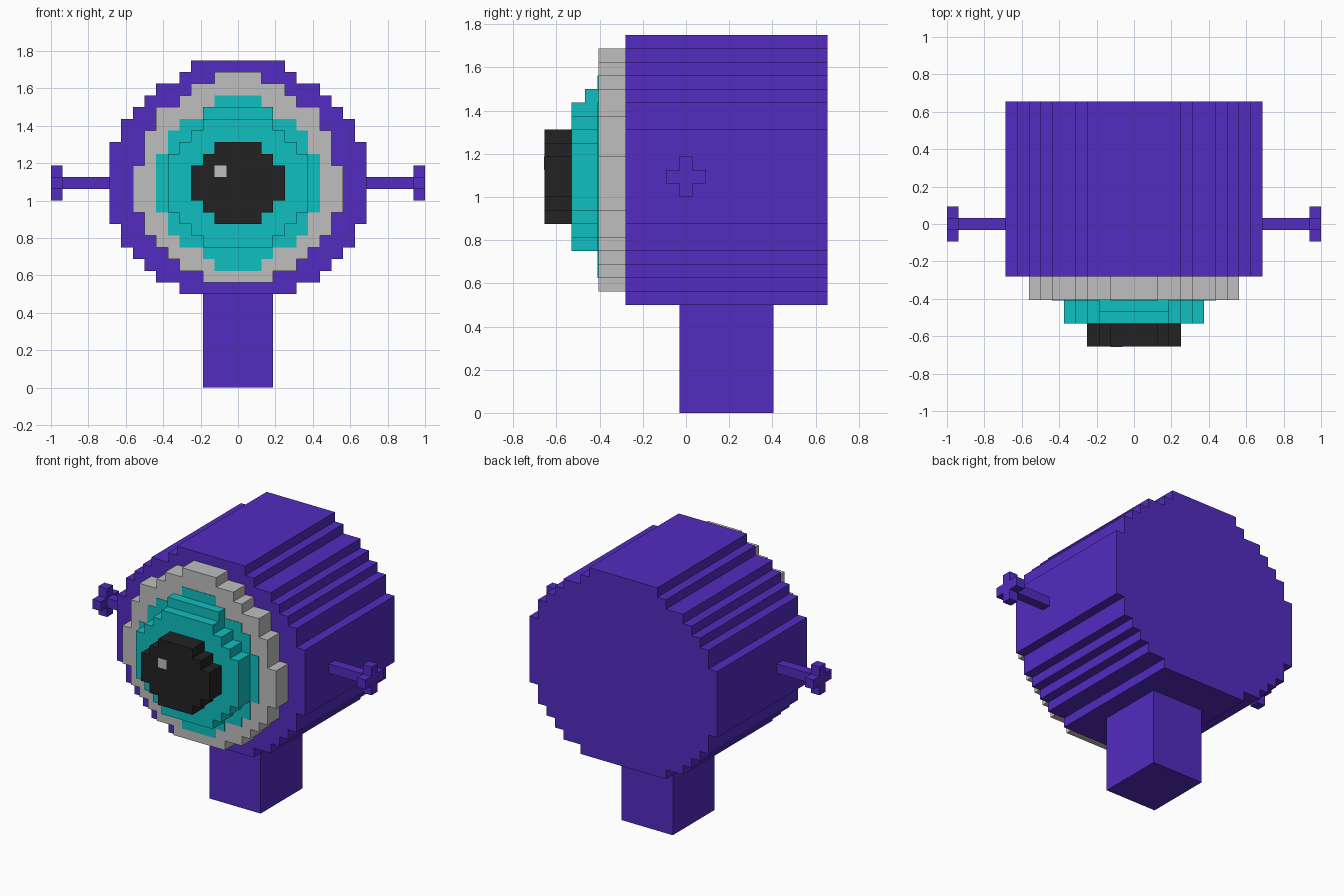
import bpy
import bmesh

cube = bpy.data.objects.get("Cube")
if cube:
    bpy.data.objects.remove(cube, do_unlink=True)


def material(name, rgb):
    m = bpy.data.materials.new(name)
    m.use_nodes = True
    col = (*rgb, 1.0)
    m.diffuse_color = col
    m.node_tree.nodes["Principled BSDF"].inputs["Base Color"].default_value = col
    return m


PURPLE = material("purple", (0.086, 0.025, 0.527))
GREY = material("light grey", (0.521, 0.521, 0.521))
TEAL = material("teal", (0.005, 0.521, 0.527))
BLACK = material("black", (0.016, 0.016, 0.016))

U = 1 / 16  # block size; all steps are whole blocks


def add_object(name, bm, mat):
    bmesh.ops.recalc_face_normals(bm, faces=bm.faces)
    me = bpy.data.meshes.new(name)
    bm.to_mesh(me)
    bm.free()
    me.materials.append(mat)
    ob = bpy.data.objects.new(name, me)
    bpy.context.collection.objects.link(ob)
    return ob


def stepped_disc(name, rows, bottom, y0, y1, mat):
    """Extrude a stepped round outline; rows are (top height, half width) in blocks."""
    right = []
    ends = [r[0] for r in rows[1:]] + [bottom]
    for (top, half), end in zip(rows, ends):
        right += [(half, top), (half, end)]
    outline = right + [(-x, z) for x, z in reversed(right)]
    bm = bmesh.new()
    face = bm.faces.new([bm.verts.new((x * U, y0, z * U)) for x, z in outline])
    ext = bmesh.ops.extrude_face_region(bm, geom=[face])
    verts = [v for v in ext["geom"] if isinstance(v, bmesh.types.BMVert)]
    bmesh.ops.translate(bm, vec=(0, y1 - y0, 0), verts=verts)
    return add_object(name, bm, mat)


def boxes(name, bounds, mat):
    """One object made of boxes given as (x0, x1, y0, y1, z0, z1)."""
    bm = bmesh.new()
    for x0, x1, y0, y1, z0, z1 in bounds:
        for v in bmesh.ops.create_cube(bm, size=1)["verts"]:
            v.co = (x1 if v.co.x > 0 else x0,
                    y1 if v.co.y > 0 else y0,
                    z1 if v.co.z > 0 else z0)
    return add_object(name, bm, mat)


# Depths of the stacked layers, front to back
Y_PUPIL, Y_IRIS, Y_WHITE, Y_BODY, Y_BACK = (k * U for k in (-10.5, -8.5, -6.5, -4.5, 10.5))

# Main housing
stepped_disc("body", [(28, 4), (27, 5), (26, 7), (25, 8), (24, 9), (23, 10), (21, 11),
                      (14, 10), (12, 9), (11, 8), (10, 7), (9, 5)], 8, Y_BODY, Y_BACK, PURPLE)

# Eye layers
stepped_disc("eye_white", [(27, 2), (26, 4), (25, 5), (24, 7), (22, 8), (19, 9), (15, 8),
                           (13, 7), (12, 6), (11, 5), (10, 3)], 9, Y_WHITE, Y_BODY, GREY)
stepped_disc("iris_border", [(25, 2), (24, 3), (23, 5), (22, 6), (20, 7), (15, 6),
                             (13, 5), (12, 3), (11, 2)], 10,
             Y_WHITE - 0.003, Y_WHITE + 0.003, TEAL)
stepped_disc("iris", [(23, 3), (22, 4), (21, 5), (20, 6), (15, 5), (14, 4), (13, 3)], 12,
             Y_IRIS, Y_WHITE, TEAL)
boxes("iris_lid", [(-3 * U, 3 * U, Y_WHITE - U, Y_WHITE, 23 * U, 24 * U)], TEAL)
stepped_disc("pupil", [(21, 2), (20, 3), (19, 4), (16, 3), (15, 2)], 14,
             Y_PUPIL, Y_IRIS, BLACK)
boxes("glint", [(-2 * U, -U, Y_PUPIL - 0.002, Y_PUPIL + 0.002, 18 * U, 19 * U)], GREY)

# Stem under the housing
boxes("stem", [(-3 * U, 3 * U, -0.5 * U, 6.5 * U, 0, 8 * U)], PURPLE)

# Side rods ending in small crosses
H, ZC = U / 2, 17.5 * U
for side, s in (("left", 1), ("right", -1)):
    def span(a, b):
        return tuple(sorted((s * a * U, s * b * U)))
    boxes(side + "_rod", [(*span(11, 15), -H, H, ZC - H, ZC + H)], PURPLE)
    tip = span(15, 16)
    boxes(side + "_cross", [(*tip, -3 * H, 3 * H, ZC - H, ZC + H),
                            (*tip, -H, H, ZC + H, ZC + 3 * H),
                            (*tip, -H, H, ZC - 3 * H, ZC - H)], PURPLE)
